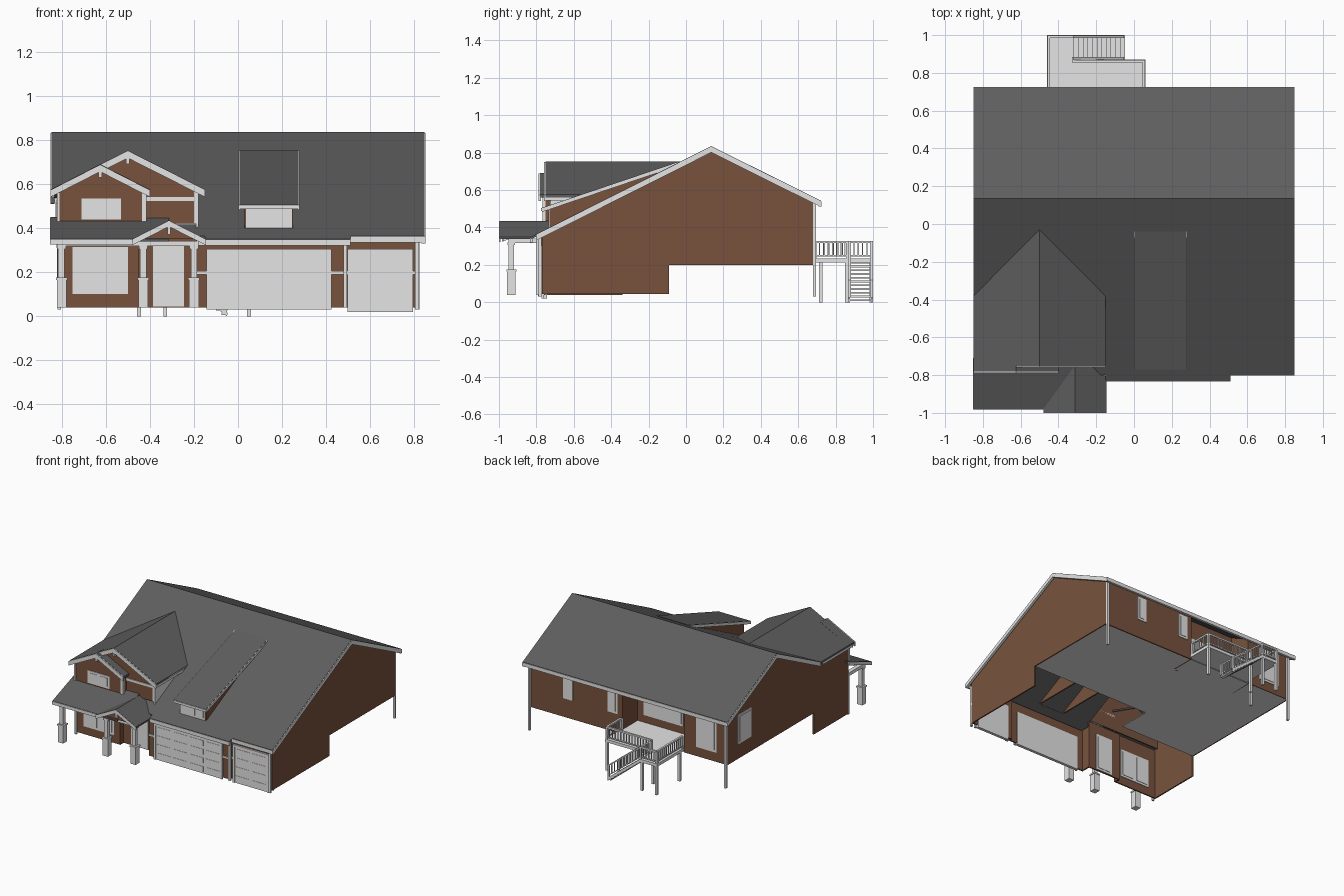
import bpy, bmesh
from mathutils import Vector

def mat(name, r, g, b):
    m = bpy.data.materials.new(name)
    m.diffuse_color = (r, g, b, 1)
    return m

BROWN = mat("brown_siding", .188, .086, .047)
ROOF = mat("charcoal_shingle", .112, .112, .112)
WHITE = mat("white_trim", .78, .78, .78)

def prisms(name, material, items):
    """Join extruded outlines; each item is (axis, outline, start, end)."""
    bm = bmesh.new()
    for axis, pts, a, b in items:
        def place(p, t):
            return {'x': (t, p[0], p[1]), 'y': (p[0], t, p[1]), 'z': (p[0], p[1], t)}[axis]
        lo = [bm.verts.new(place(p, a)) for p in pts]
        hi = [bm.verts.new(place(p, b)) for p in pts]
        bm.faces.new(lo)
        bm.faces.new(hi[::-1])
        for i in range(len(pts)):
            j = (i + 1) % len(pts)
            bm.faces.new((lo[j], lo[i], hi[i], hi[j]))
    bmesh.ops.recalc_face_normals(bm, faces=bm.faces)
    me = bpy.data.meshes.new(name)
    bm.to_mesh(me)
    bm.free()
    me.materials.append(material)
    ob = bpy.data.objects.new(name, me)
    bpy.context.collection.objects.link(ob)
    return ob

def bx(x0, x1, y0, y1, z0, z1):
    return ('z', [(x0, y0), (x1, y0), (x1, y1), (x0, y1)], z0, z1)

def band(path, d0, d1):
    """Strip hanging below a path, from drop d0 to drop d1."""
    return [(p, z - d0) for p, z in path] + [(p, z - d1) for p, z in reversed(path)]

def clip(ob, co, no):
    bm = bmesh.new()
    bm.from_mesh(ob.data)
    bmesh.ops.bisect_plane(bm, geom=bm.verts[:] + bm.edges[:] + bm.faces[:],
                           plane_co=Vector(co), plane_no=Vector(no), clear_inner=True)
    bm.to_mesh(ob.data)
    bm.free()

# Main roof
right = [(-.80, .365), (.135, .835), (.722, .543)]
left = [(-.38, .576), (.135, .835), (.722, .543)]
lip = [(-.83, .35), (-.80, .365)]
prisms("main_roof", ROOF, [('x', band(right, 0, .014), -.19, .846),
                           ('x', band(left, 0, .014), -.846, -.19),
                           ('x', band(lip, 0, .014), -.15, .51),
                           ('x', band([(-.80, .365), (-.70, .4153)], 0, .014), -.31, -.19)])
prisms("main_roof_trim", WHITE, [
    ('x', band(right, .003, .034), .832, .85), ('x', band(left, .003, .034), -.85, -.832),
    bx(-.85, .85, .708, .725, .513, .54), bx(.51, .85, -.803, -.79, .335, .362),
    bx(-.15, .51, -.833, -.82, .32, .347)])

# Side, back and garage walls
prisms("right_wall", BROWN, [('x', [(-.77, .045), (-.09, .045), (-.09, .2), (.68, .2), (.68, .55),
                                    (.135, .82), (-.77, .365)], .812, .822)])
prisms("left_wall", BROWN, [('x', [(-.75, .04), (-.34, .04), (-.34, .2), (.68, .2), (.68, .55),
                                   (.135, .82), (-.38, .56), (-.75, .56)], -.82, -.81)])
prisms("back_walls", BROWN, [bx(.05, .82, .67, .68, .2, .55), bx(-.815, -.46, .67, .68, .2, .55),
                             bx(-.46, .05, .49, .5, .2, .64)]
       + [('x', [(.5, .2), (.68, .2), (.68, .55), (.5, .64)], x, x + .01) for x in (.05, -.47)])
prisms("front_walls", BROWN, [
    bx(-.815, -.45, -.75, -.74, .04, .42), bx(-.46, -.45, -.75, -.70, .04, .4),
    bx(-.45, -.18, -.71, -.70, .04, .4), bx(-.19, -.18, -.78, -.70, .04, .36),
    bx(-.19, .48, -.78, -.77, .04, .355), bx(.47, .48, -.78, -.75, .04, .355),
    bx(.48, .822, -.76, -.75, .04, .37)])
prisms("floor", WHITE, [('z', [(.815, .675), (.815, -.09), (-.18, -.09), (-.18, -.34),
                               (-.812, -.34), (-.812, .675)], .2, .205)])

# Big front dormer
big = [(-.85, .575), (-.5, .752), (-.15, .575)]
small = [(-.85, .575), (-.625, .69), (-.40, .575)]
main_no = (0, -.503, 1)
clip(prisms("dormer_roof", ROOF, [('y', band(big, 0, .014), -.752, -.02)]), (0, -.38, .565), main_no)
clip(prisms("dormer_eaves", WHITE, [bx(x, x + .008, -.75, -.3, .545, .572) for x in (-.85, -.158)]),
     (0, -.38, .565), main_no)
prisms("small_gable_roof", ROOF, [('y', band(small, 0, .014), -.78, -.70)])
prisms("dormer_walls", BROWN, [
    ('y', [(-.815, .42), (-.185, .42), (-.185, .575), (-.5, .738), (-.815, .575)], -.72, -.71),
    ('y', [(-.815, .40), (-.42, .40), (-.42, .57), (-.625, .676), (-.815, .57)], -.76, -.75),
    bx(-.43, -.42, -.755, -.715, .4, .57)])
prisms("dormer_side_wall", WHITE, [('x', [(-.72, .40), (-.72, .575), (-.38, .575)], -.19, -.18)])
prisms("dormer_trim", WHITE, [
    ('y', band(big, .002, .034), -.758, -.748), ('y', band(small, .002, .034), -.788, -.776),
    bx(-.42, -.185, -.726, -.71, .522, .54), bx(-.20, -.18, -.725, -.71, .42, .57),
    bx(-.435, -.415, -.766, -.75, .42, .56), bx(-.82, -.81, -.766, -.75, .42, .56),
    bx(-.508, -.492, -.755, -.72, .69, .735), bx(-.633, -.617, -.785, -.76, .63, .67)])

# Shed dormer over the garage; its side walls run on down inside the attic
shed = [(-.77, .505), (-.04, .752)]
prisms("shed_dormer_roof", ROOF, [('x', band(shed, 0, .012), .006, .274)])
prisms("shed_dormer_walls", BROWN, [
    ('x', [(-.73, .39), (-.73, .505), (-.06, .733), (-.06, .39)], x, x + .01) for x in (.03, .24)]
    + [bx(.03, .25, -.73, -.72, .39, .505)])
prisms("shed_dormer_trim", WHITE, [('x', band(shed, .002, .022), x, x + .006) for x in (.002, .272)]
       + [bx(.002, .278, -.774, -.766, .487, .504)])

# Porch roof and entry gable; the right half of the gable dies into the main roof
porch = [(-.98, .35), (-.71, .45)]
entry = [(-.48, .35), (-.313, .435), (-.146, .35)]
prisms("porch_roof", ROOF, [('x', band(porch, 0, .012), -.85, -.313)])
clip(prisms("entry_gable_roof_left", ROOF, [('y', band(entry[:2], 0, .012), -.998, -.72)]),
     (0, -.98, .338), (0, -.37, 1))
clip(prisms("entry_gable_roof_right", ROOF, [('y', band(entry[1:], 0, .012), -.998, -.715)]),
     (0, -.80, .355), main_no)
prisms("entry_gable_wall", BROWN, [('y', [(-.45, .35), (-.18, .35), (-.313, .422)], -.975, -.965)])
prisms("porch_trim", WHITE, [
    ('y', band(entry, .002, .028), -1, -.992), bx(-.85, -.48, -.984, -.976, .325, .348),
    ('x', band(porch, .002, .025), -.852, -.846), bx(-.82, -.18, -.95, -.91, .318, .342),
    bx(-.82, -.79, -.95, -.75, .318, .342), bx(-.21, -.18, -.95, -.78, .318, .342),
    bx(-.32, -.306, -.995, -.96, .37, .415)])
columns = []
for x in (-.80, -.43, -.20):
    columns += [bx(x - .022, x + .022, -.957, -.911, .04, .165), bx(x - .026, x + .026, -.961, -.907, .165, .175),
                bx(x - .014, x + .014, -.948, -.92, .175, .31), bx(x - .02, x + .02, -.954, -.914, .305, .32)]
prisms("porch_columns", WHITE, columns)

# Windows: frame plate and raised panes showing on both wall faces
def window(name, x0, x1, z0, z1, y, n=1, side=False):
    def plate(a0, a1, b0, b1, t):
        return bx(y - t, y + t, a0, a1, b0, b1) if side else bx(a0, a1, y - t, y + t, b0, b1)
    m, w = .016, (x1 - x0) / n
    prisms(name + "_frame", WHITE, [plate(x0, x1, z0, z1, .009)])
    prisms(name + "_panes", WHITE, [plate(x0 + i * w + m, x0 + (i + 1) * w - m, z0 + m, z1 - m, .012)
                                    for i in range(n)])

window("upper_window", -.71, -.53, .44, .535, -.755, 2)
window("front_window", -.75, -.50, .10, .315, -.745, 2)
window("front_door", -.385, -.245, .045, .325, -.705)
window("shed_window", .036, .244, .40, .495, -.727, 3)
window("back_right_window", .46, .54, .34, .52, .675)
window("back_middle_window", .09, .17, .34, .52, .675)
window("back_left_window", -.73, -.56, .27, .52, .675)
window("recess_window", -.33, 0, .29, .50, .495, 3)
window("left_window", .40, .56, .31, .53, -.815, 1, True)

# Garage doors with shallow raised panels
def garage(name, x0, x1, z0, z1, y, n):
    prisms(name + "_frame", WHITE, [bx(x0 - .014, x0, y - .012, y, z0, z1 + .016),
                                    bx(x1, x1 + .014, y - .012, y, z0, z1 + .016),
                                    bx(x0, x1, y - .012, y, z1, z1 + .016)])
    w, h = (x1 - x0) / n, (z1 - z0) / 4
    prisms(name, WHITE, [bx(x0, x1, y - .006, y + .016, z0, z1)]
           + [bx(x0 + i * w + .012, x0 + (i + 1) * w - .012, y - .008, y - .005,
                 z0 + j * h + .012, z0 + (j + 1) * h - .012) for i in range(n) for j in range(4)])

garage("double_garage_door", -.13, .41, .03, .288, -.78, 4)
garage("single_garage_door", .51, .78, .02, .288, -.76, 2)
prisms("front_wall_trim", WHITE, [
    bx(-.19, -.144, -.788, -.78, .19, .205), bx(.424, .48, -.788, -.78, .19, .205),
    bx(.48, .496, -.768, -.76, .19, .205), bx(.794, .822, -.768, -.76, .19, .205),
    bx(-.19, .48, -.788, -.78, .322, .34), bx(.48, .822, -.768, -.76, .34, .358)])
prisms("downspouts", WHITE, [bx(x - .008, x + .008, y - .008, y + .008, z, t) for x, y, z, t in
                             ((.815, .688, .03, .53), (-.81, .688, .03, .53), (.812, -.78, .03, .345),
                              (.486, -.79, .04, .335), (-.81, -.76, .03, .34))])

# Back deck, posts and stairs
prisms("deck", WHITE, [bx(-.46, .06, .5, .87, .212, .234), bx(-.46, -.32, .87, 1, .212, .234)])
prisms("deck_posts", WHITE, [bx(x - .009, x + .009, y - .009, y + .009, 0, .215) for x, y in
                             ((-.45, .72), (-.45, .99), (-.33, .99), (-.33, .86), (.05, .86))])
N, run, rise = 11, .27 / 11, .02
prisms("stair_treads", WHITE, [bx(-.32 + i * run, -.32 + (i + 1) * run + .003, .875, .995,
                                  .206 - i * rise, .216 - i * rise) for i in range(N)])
flight = [(-.32, .234), (-.05, .024)]
prisms("stair_stringers", WHITE, [('y', band(flight, 0, .024), y, y + .008) for y in (.87, .992)])

def railing(a0, a1, c, along, z0=.234, z1=.234):
    """Top rail, bottom rail and balusters at constant c on the other axis."""
    path = [(a0, z0 + .094), (a1, z1 + .094)]
    out = [(along, band(path, 0, .012), c - .007, c + .007), (along, band(path, .075, .083), c - .004, c + .004)]
    n = max(2, round(abs(a1 - a0) / .024))
    for i in range(n + 1):
        f = i / n
        a, z = a0 + (a1 - a0) * f, z0 + (z1 - z0) * f
        r, low = (.007, 0) if i in (0, n) else (.003, .012)
        x, y = (a, c) if along == 'y' else (c, a)
        out.append(bx(x - r, x + r, y - r, y + r, z + low, z + .088))
    return out

prisms("railings", WHITE, railing(.69, .862, .052, 'x') + railing(.69, .99, -.452, 'x')
       + railing(-.32, .052, .862, 'y') + railing(-.452, -.32, .992, 'y')
       + railing(-.32, -.055, .876, 'y', .234, .026) + railing(-.32, -.055, .992, 'y', .234, .026))
